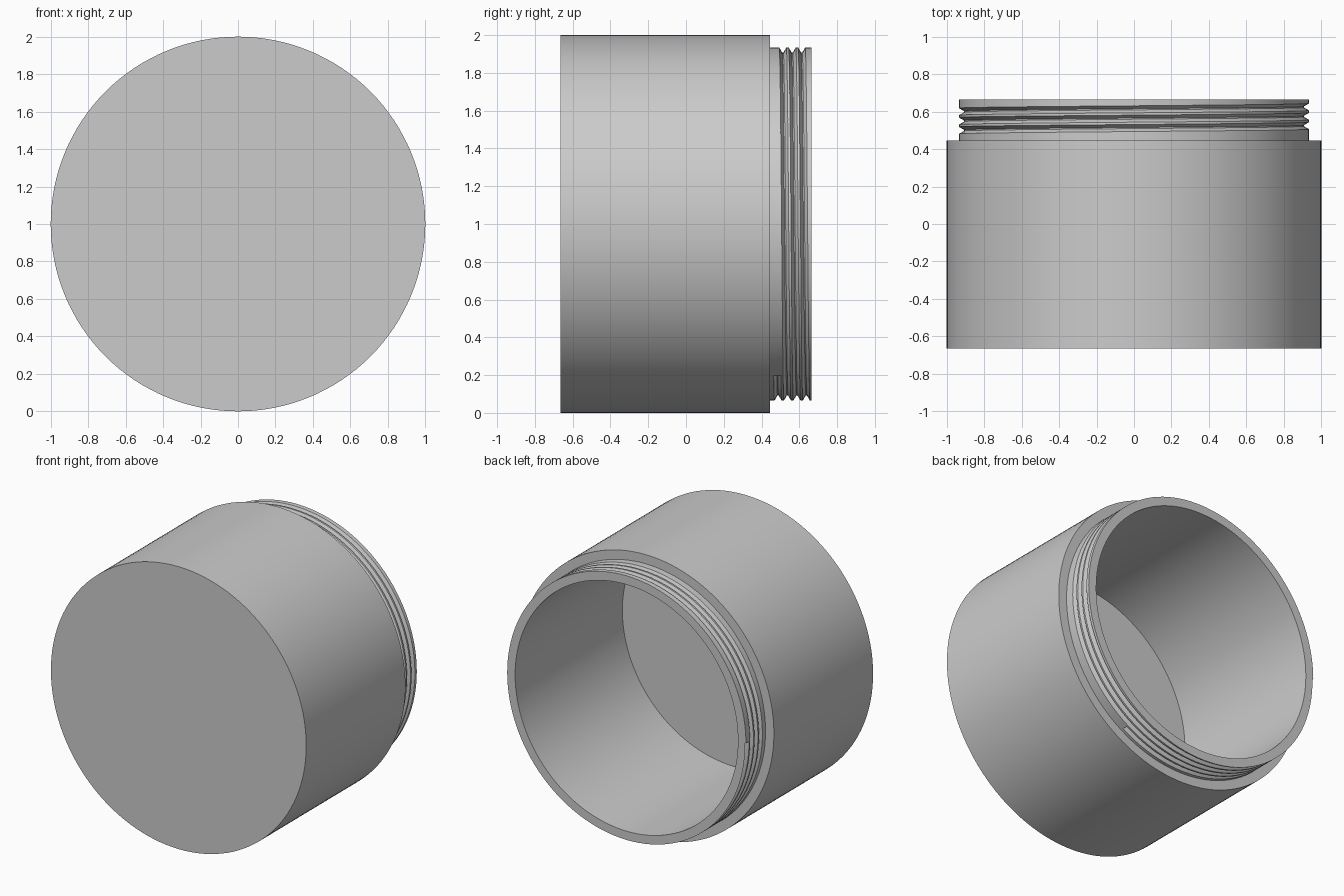
import bpy, bmesh
from math import sin, cos, radians

if "Cube" in bpy.data.objects:
    bpy.data.objects.remove(bpy.data.objects["Cube"], do_unlink=True)

SEGMENTS = 128
CENTRE_Z = 1.0
NECK_R = 0.935
PITCH = 0.05

grey = bpy.data.materials.new("plain grey")
grey.use_nodes = True
colour = (0.6, 0.6, 0.6, 1)
grey.diffuse_color = colour
grey.node_tree.nodes["Principled BSDF"].inputs["Base Color"].default_value = colour


def point(r, y, angle):
    return (r * cos(angle), y, CENTRE_Z + r * sin(angle))


def skin(name, rings, close_sides):
    """Join equal rings of points into a closed solid with capped ends."""
    bm = bmesh.new()
    loops = [[bm.verts.new(p) for p in ring] for ring in rings]
    for a, b in zip(loops, loops[1:]):
        for i in range(len(a)):
            j = (i + 1) % len(a)
            bm.faces.new((a[i], a[j], b[j], b[i]))
    if close_sides:
        bm.faces.new(loops[0])
        bm.faces.new(loops[-1])
    bmesh.ops.recalc_face_normals(bm, faces=bm.faces)
    mesh = bpy.data.meshes.new(name)
    bm.to_mesh(mesh)
    bm.free()
    mesh.materials.append(grey)
    obj = bpy.data.objects.new(name, mesh)
    bpy.context.collection.objects.link(obj)
    return obj


# Cup body: outer wall, shoulder, neck, rim, inner wall and floor
profile = [(1, -0.665), (1, 0.445), (NECK_R, 0.445), (NECK_R, 0.665),
           (0.873, 0.665), (0.873, -0.535)]
angles = [radians(360 * i / SEGMENTS) for i in range(SEGMENTS)]
cup = skin("threaded_cup", [[point(r, y, a) for a in angles] for r, y in profile], True)

# Helical groove cutter, from beside the shoulder to just under the rim
section = [(NECK_R + 0.01, -0.031), (NECK_R + 0.01, 0.031),
           (NECK_R - 0.028, 0.003), (NECK_R - 0.028, -0.003)]
# keep the cutter narrower than the pitch
section = [(r, max(-0.0245, min(0.0245, y))) for r, y in section]
START, TURN, STEPS = -59, 1201, 420
START_Y = 0.483
rings = []
for i in range(STEPS + 1):
    degrees = TURN * i / STEPS
    y0 = START_Y + PITCH * degrees / 360
    rings.append([point(r, y0 + y, radians(START - degrees)) for r, y in section])
cutter = skin("thread_cutter", rings, True)
cutter.hide_render = True

# Cut the thread, then drop the cutter
cut = cup.modifiers.new("thread", 'BOOLEAN')
cut.operation = 'DIFFERENCE'
cut.solver = 'EXACT'
cut.object = cutter
bpy.context.view_layer.update()
result = bpy.data.meshes.new_from_object(cup.evaluated_get(bpy.context.evaluated_depsgraph_get()))
cup.modifiers.clear()
cup.data = result
bpy.data.objects.remove(cutter, do_unlink=True)

# Smooth walls with crisp corners
bpy.ops.object.select_all(action='DESELECT')
cup.select_set(True)
bpy.context.view_layer.objects.active = cup
bpy.ops.object.shade_smooth_by_angle(angle=radians(25))
